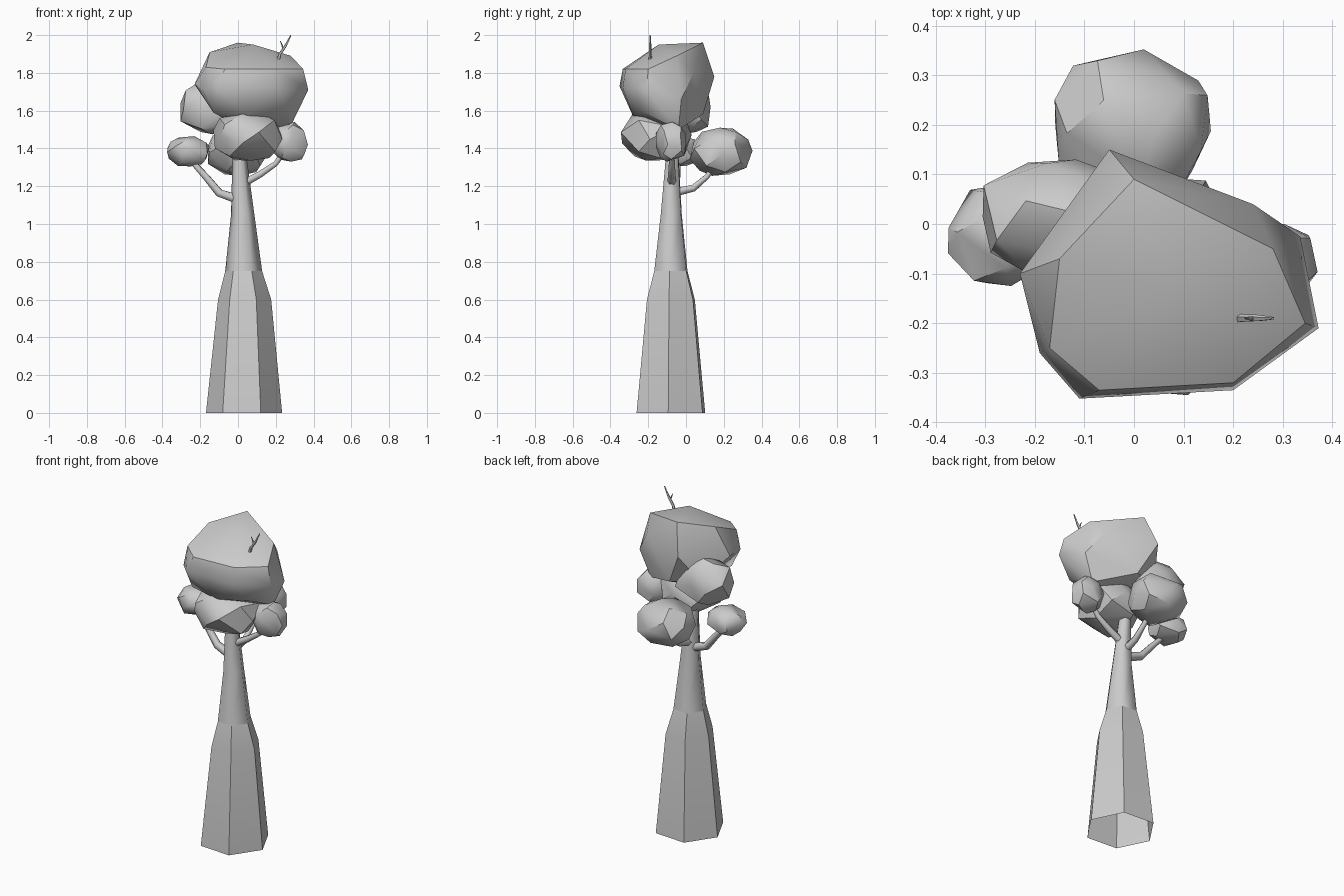
import bpy, bmesh, math, random
from mathutils import Vector

if "Cube" in bpy.data.objects:
    bpy.data.objects.remove(bpy.data.objects["Cube"])


def finish(name, bm, angle):
    me = bpy.data.meshes.new(name)
    bm.to_mesh(me)
    bm.free()
    ob = bpy.data.objects.new(name, me)
    bpy.context.collection.objects.link(ob)
    bpy.ops.object.select_all(action='DESELECT')
    ob.select_set(True)
    bpy.context.view_layer.objects.active = ob
    bpy.ops.object.shade_smooth_by_angle(angle=math.radians(angle))
    return ob


def tube(name, path, sides=6, upright=False, twist=0.0, angle=40):
    """Tapered open-ended tube through (x, y, z, radius) points."""
    bm = bmesh.new()
    pts = [Vector(p[:3]) for p in path]
    rings = []
    for i, p in enumerate(pts):
        d = pts[min(i + 1, len(pts) - 1)] - pts[max(i - 1, 0)]
        q = d.to_track_quat('Z', 'Y')
        ring = []
        for k in range(sides):
            a = twist + 2 * math.pi * k / sides
            v = Vector((math.cos(a), math.sin(a), 0)) * path[i][3]
            ring.append(bm.verts.new(p + (v if upright else q @ v)))
        rings.append(ring)
    for a, b in zip(rings, rings[1:]):
        for k in range(sides):
            n = (k + 1) % sides
            bm.faces.new((a[k], a[n], b[n], b[k]))
    return finish(name, bm, angle)


def hull(name, pts, angle=36):
    bm = bmesh.new()
    for p in pts:
        bm.verts.new(p)
    res = bmesh.ops.convex_hull(bm, input=bm.verts)
    junk = [v for v in res['geom_interior'] if isinstance(v, bmesh.types.BMVert)]
    bmesh.ops.delete(bm, geom=junk, context='VERTS')
    bmesh.ops.recalc_face_normals(bm, faces=bm.faces)
    return finish(name, bm, angle)


def clump(name, lo, hi, seed, n=24):
    """Irregular, slightly boxy faceted foliage ball fitted to a box."""
    rnd = random.Random(seed)
    pts = []
    for i in range(n):
        z = 1 - 2 * (i + 0.5) / n
        a = i * 2.39996 + rnd.uniform(-0.3, 0.3)
        r = math.sqrt(1 - z * z)
        v = Vector((r * math.cos(a), r * math.sin(a), z))
        v /= sum(abs(c) ** 2.5 for c in v) ** (1 / 2.5)
        pts.append(v * rnd.uniform(0.96, 1.04))
    for k in range(3):
        a, b = min(p[k] for p in pts), max(p[k] for p in pts)
        for p in pts:
            p[k] = lo[k] + (p[k] - a) / (b - a) * (hi[k] - lo[k])
    return hull(name, pts)


# Trunk: six-sided, flared base and slim neck
tube("lower_trunk", [(0.032, -0.08, 0, 0.202), (0.035, -0.08, 0.6, 0.141),
                     (0.03, -0.08, 0.75, 0.098)],
     upright=True, twist=math.radians(-4), angle=25)
tube("upper_trunk", [(0.03, -0.08, 0.75, 0.098), (0.025, -0.078, 1.05, 0.062),
                     (0.008, -0.073, 1.35, 0.038), (0.008, -0.073, 1.52, 0.03)],
     upright=True, twist=math.radians(-4), angle=62)

# Branches
tube("left_branch", [(0.0, -0.07, 1.13, 0.027), (-0.1, -0.06, 1.165, 0.024),
                     (-0.17, -0.05, 1.25, 0.02), (-0.27, -0.04, 1.36, 0.014)], angle=62)
tube("right_branch", [(0.02, -0.075, 1.21, 0.024), (0.12, -0.075, 1.265, 0.02),
                      (0.2, -0.075, 1.32, 0.016), (0.27, -0.075, 1.42, 0.013)], angle=62)
tube("back_branch", [(0.01, -0.07, 1.165, 0.026), (0.02, 0.04, 1.19, 0.021),
                     (0.02, 0.11, 1.25, 0.016), (0.01, 0.18, 1.35, 0.013)], angle=62)

# Small foliage clumps
clump("left_foliage", (-0.375, -0.125, 1.305), (-0.15, 0.08, 1.465), 1)
clump("right_foliage", (0.175, -0.16, 1.33), (0.37, 0.0, 1.54), 2)
clump("back_foliage", (-0.16, 0.02, 1.255), (0.155, 0.352, 1.51), 3)
clump("front_foliage", (-0.13, -0.345, 1.335), (0.235, 0.03, 1.6), 4)
clump("upper_left_foliage", (-0.305, -0.11, 1.475), (0.03, 0.13, 1.75), 5)

# Large crown
hull("crown", [
    (0.0, 0.09, 1.96), (0.08, -0.145, 1.95), (0.28, -0.05, 1.89), (-0.15, -0.07, 1.91),
    (-0.05, 0.15, 1.78), (0.24, 0.04, 1.8), (0.335, -0.025, 1.66), (0.345, -0.2, 1.82),
    (0.372, -0.21, 1.71), (0.2, -0.32, 1.82), (0.2, -0.335, 1.72), (-0.07, -0.335, 1.82),
    (-0.11, -0.352, 1.73), (-0.17, -0.25, 1.83), (-0.23, -0.1, 1.74), (-0.19, -0.26, 1.71),
    (-0.13, -0.26, 1.59), (0.05, -0.28, 1.57), (0.27, -0.24, 1.6), (0.27, -0.04, 1.5),
    (0.05, 0.09, 1.58), (0.05, -0.1, 1.49), (-0.12, 0.03, 1.6)])

# Twig poking out of the crown
tube("twig", [(0.21, -0.19, 1.86, 0.01), (0.222, -0.19, 1.9, 0.008),
              (0.25, -0.19, 1.94, 0.007), (0.28, -0.19, 2.0, 0.003)], sides=5)
tube("twig_fork", [(0.24, -0.19, 1.925, 0.005), (0.232, -0.19, 1.95, 0.004),
                   (0.224, -0.19, 1.968, 0.002)], sides=5)
